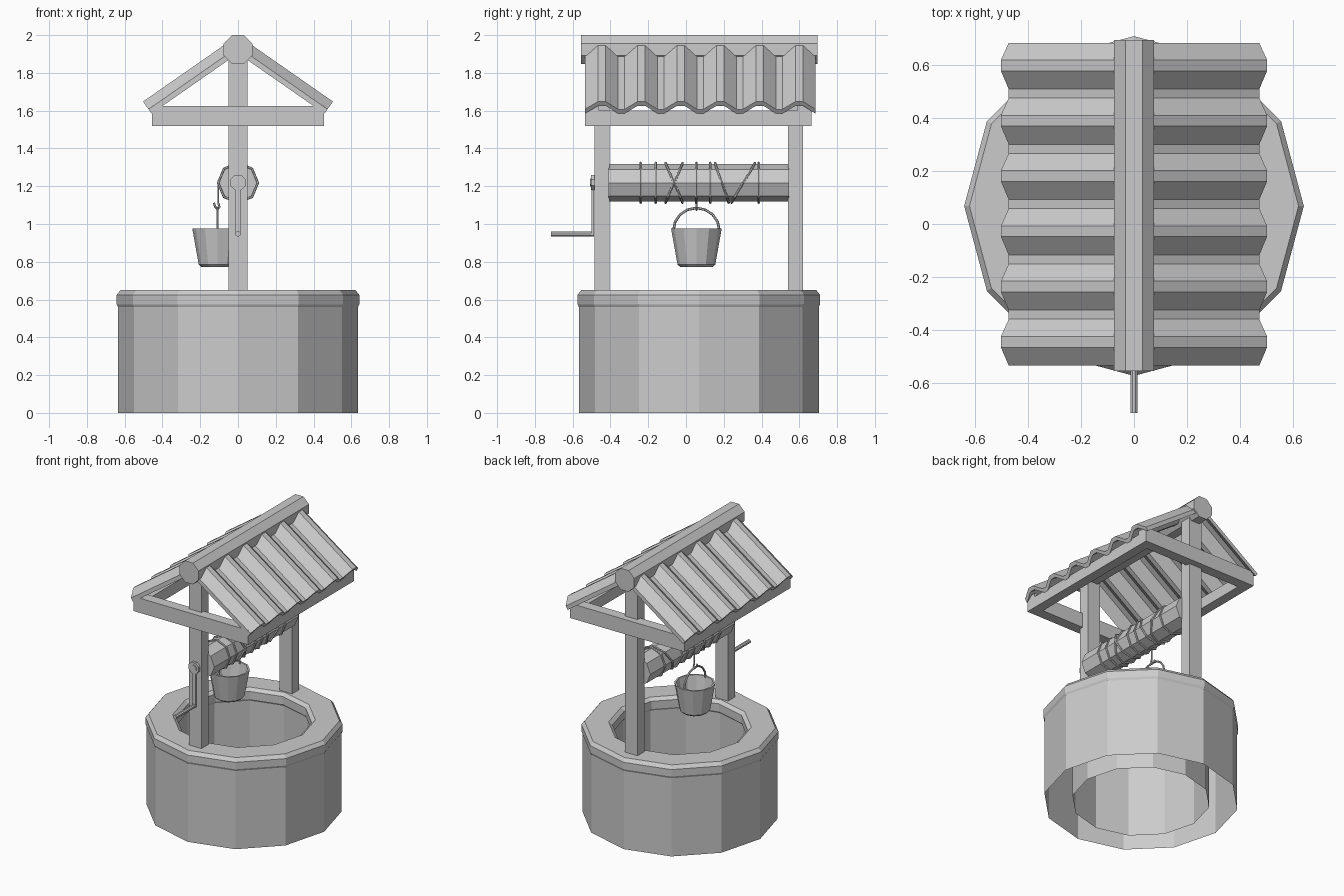
import bpy, bmesh
from math import sin, cos, pi, radians
from mathutils import Vector

if "Cube" in bpy.data.objects:
    bpy.data.objects.remove(bpy.data.objects["Cube"])

CY = 0.065  # centre of the well in y


def finish(name, bm):
    bmesh.ops.recalc_face_normals(bm, faces=bm.faces)
    me = bpy.data.meshes.new(name)
    bm.to_mesh(me)
    bm.free()
    ob = bpy.data.objects.new(name, me)
    bpy.context.collection.objects.link(ob)
    return ob


def skin(bm, rings, closed_ring=True, caps=False, loop=False):
    """Bridge equal-length rings of points with quads."""
    vs = [[bm.verts.new(p) for p in r] for r in rings]
    n = len(vs[0])
    pairs = list(zip(vs, vs[1:])) + ([(vs[-1], vs[0])] if loop else [])
    for a, b in pairs:
        for i in range(n if closed_ring else n - 1):
            j = (i + 1) % n
            bm.faces.new((a[i], a[j], b[j], b[i]))
    if caps:
        bm.faces.new(vs[0])
        bm.faces.new(vs[-1])


def box(name, x0, x1, y0, y1, z0, z1):
    bm = bmesh.new()
    skin(bm, [[(x0, y0, z), (x1, y0, z), (x1, y1, z), (x0, y1, z)] for z in (z0, z1)], caps=True)
    return finish(name, bm)


def lathe(name, profile, n, x, y, caps=False):
    bm = bmesh.new()
    skin(bm, [[(x + r * cos(2 * pi * i / n), y + r * sin(2 * pi * i / n), z) for i in range(n)]
              for r, z in profile], caps=caps)
    return finish(name, bm)


def prism_y(name, r, n, z, y0, y1, phase=0.0, x=0.0):
    bm = bmesh.new()
    skin(bm, [[(x + r * cos(phase + 2 * pi * i / n), y, z + r * sin(phase + 2 * pi * i / n))
               for i in range(n)] for y in (y0, y1)], caps=True)
    return finish(name, bm)


def tube(name, pts, r, closed=False, n=6):
    """Thin round rod along a path of points."""
    bm = bmesh.new()
    pts = [Vector(p) for p in pts]
    m = len(pts)
    tangents = []
    for i in range(m):
        a = pts[i - 1] if (closed or i) else pts[i]
        b = pts[(i + 1) % m] if (closed or i < m - 1) else pts[i]
        tangents.append((b - a).normalized())
    ref = Vector((1, 0, 0)) if all(abs(t.x) < 0.9 for t in tangents) else Vector((0, 1, 0))
    rings = []
    for p, t in zip(pts, tangents):
        u = t.cross(ref).normalized()
        v = t.cross(u)
        rings.append([p + r * (cos(2 * pi * k / n) * u + sin(2 * pi * k / n) * v) for k in range(n)])
    skin(bm, rings, caps=not closed, loop=closed)
    return finish(name, bm)


# Twelve-sided well wall with rounded rim, open underneath
lathe("well_wall", [(0.635, 0), (0.635, 0.56), (0.642, 0.575), (0.642, 0.625), (0.622, 0.65),
                    (0.465, 0.65), (0.44, 0.63), (0.44, 0.575), (0.45, 0.56), (0.45, 0)], 12, 0, CY + 0.003)

# Posts
box("front_post", -0.05, 0.05, -0.485, -0.405, 0.64, 1.9)
box("back_post", -0.05, 0.05, 0.54, 0.62, 0.64, 1.9)

# Roof frame: tie beams across and eave beams along the sides
box("front_tie_beam", -0.455, 0.455, -0.535, -0.46, 1.52, 1.625)
box("back_tie_beam", -0.455, 0.455, 0.59, 0.665, 1.52, 1.625)
for side, s in (("left", -1), ("right", 1)):
    xs = sorted((s * 0.455, s * 0.385))
    box(side + "_eave_beam", xs[0], xs[1], -0.46, 0.59, 1.52, 1.6)

# Octagonal ridge beam
prism_y("ridge_beam", 0.0825, 8, 1.924, -0.555, 0.695, pi / 8)

# Corrugated roof sheets
wave, y = [], -0.535
for k in range(6):
    for dy, h in ((0, 0), (0.069, 1), (0.041, 1), (0.065, 0)):
        y += dy
        wave.append((y, h))
    y += 0.034
DEPTH, THICK = 0.05, 0.028
for side, s in (("left", -1), ("right", 1)):
    nrm = Vector((s * 0.584, 0, 0.812))
    rings = []
    for x, z in ((0.055, 1.96), (0.503, 1.648)):
        crest = Vector((s * x, 0, z))
        top = [crest - nrm * DEPTH * (1 - h) + Vector((0, y, 0)) for y, h in wave]
        low = [p - nrm * THICK for p in reversed(top)]
        rings.append(top + low)
    bm = bmesh.new()
    skin(bm, rings)
    # end faces, strip by strip
    bm.verts.ensure_lookup_table()
    n = len(rings[0])
    for base in (0, n):
        for i in range(n // 2 - 1):
            bm.faces.new([bm.verts[base + k] for k in (i, i + 1, n - 2 - i, n - 1 - i)])
    finish(side + "_roof_sheet", bm)

# Winding drum
DZ, DR = 1.218, 0.1
prism_y("winding_drum", DR, 8, DZ, -0.41, 0.545)

# Rope turns, straight and slanted (centre y, slant)
turns = [(-0.24, 0), (-0.16, 0), (-0.063, 0.045), (-0.063, -0.045), (0.055, 0),
         (0.128, 0), (0.19, -0.036), (0.303, 0.062), (0.385, 0)]
for i, (yc, k) in enumerate(turns):
    R = DR + 0.005
    tube("rope_turn_%d" % i, [(R * cos(a), yc + k * sin(a), DZ + R * sin(a))
                              for a in [2 * pi * j / 8 for j in range(8)]], 0.007, True)

# Hanging rope and hook
BX, BY = -0.108, 0.055
tube("hanging_rope", [(-0.104, BY, DZ), (-0.104, BY, 1.1)], 0.005)
tube("hook", [(-0.104, BY, 1.11), (-0.098, BY, 1.09), (-0.108, BY, 1.075),
              (-0.12, BY, 1.09), (-0.128, BY, 1.112)], 0.006)

# Bucket and its bail handle
lathe("bucket", [(0.085, 0.772), (0.1, 0.785), (0.134, 0.975), (0.122, 0.975), (0.09, 0.79)],
      12, BX, BY, caps=True)
tube("bucket_handle", [(BX, BY + 0.122 * cos(a), 0.965 + 0.12 * sin(a))
                       for a in [pi * j / 8 for j in range(9)]], 0.007)

# Crank
prism_y("crank_hub", 0.043, 8, 1.22, -0.503, -0.48, pi / 8)
prism_y("crank_axle", 0.024, 8, 1.22, -0.508, -0.41, pi / 8)
box("crank_arm", -0.014, 0.014, -0.5, -0.487, 0.94, 1.22)
prism_y("crank_handle", 0.014, 8, 0.948, -0.715, -0.487, pi / 8)
